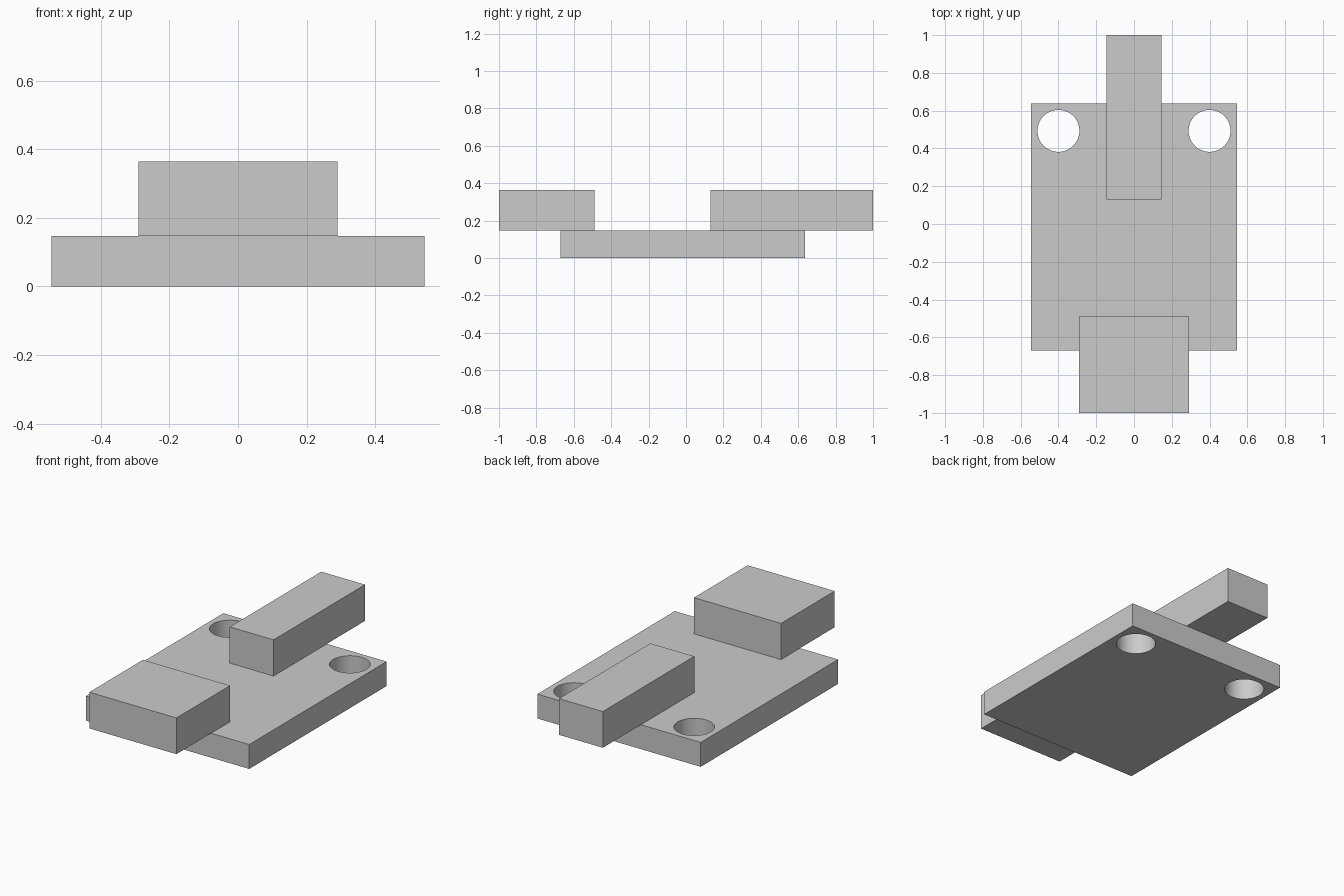
import bpy
import math

cube = bpy.data.objects.get("Cube")
if cube:
    bpy.data.objects.remove(cube, do_unlink=True)

grey = bpy.data.materials.new("plain grey")
grey.use_nodes = True
grey.diffuse_color = (0.6, 0.6, 0.6, 1)
grey.node_tree.nodes["Principled BSDF"].inputs["Base Color"].default_value = (0.6, 0.6, 0.6, 1)


def block(name, half_width, y0, y1, z0, z1):
    """Box centred on x = 0 between the given y and z limits."""
    bpy.ops.mesh.primitive_cube_add(size=1, location=(0, (y0 + y1) / 2, (z0 + z1) / 2))
    ob = bpy.context.object
    ob.name = name
    ob.scale = (2 * half_width, y1 - y0, z1 - z0)
    bpy.ops.object.transform_apply(location=False, rotation=False, scale=True)
    ob.data.materials.append(grey)
    return ob


PLATE_TOP, BLOCK_TOP = 0.147, 0.365

# Blocks that overhang the plate at each end
block("front_block", 0.29, -1, -0.49, PLATE_TOP, BLOCK_TOP)
block("rear_bar", 0.146, 0.13, 1, PLATE_TOP, BLOCK_TOP)

# Base plate with two round through holes at the rear corners
plate = block("base_plate", 0.544, -0.67, 0.637, 0, PLATE_TOP)
for side in (-1, 1):
    bpy.ops.mesh.primitive_cylinder_add(vertices=64, radius=0.111, depth=1,
                                        location=(side * 0.4, 0.493, 0))
    cutter = bpy.context.object
    cutter.name = "hole_cutter"
    cutter.hide_render = True
    cutter.data.materials.append(grey)
    bpy.context.view_layer.objects.active = plate
    cut = plate.modifiers.new("hole", "BOOLEAN")
    cut.operation = "DIFFERENCE"
    cut.solver = "EXACT"
    cut.object = cutter
    bpy.ops.object.modifier_apply(modifier=cut.name)
    bpy.data.objects.remove(cutter, do_unlink=True)

# Smooth hole walls, sharp edges elsewhere
bpy.ops.object.select_all(action="DESELECT")
plate.select_set(True)
bpy.context.view_layer.objects.active = plate
bpy.ops.object.shade_smooth_by_angle(angle=math.radians(30))
